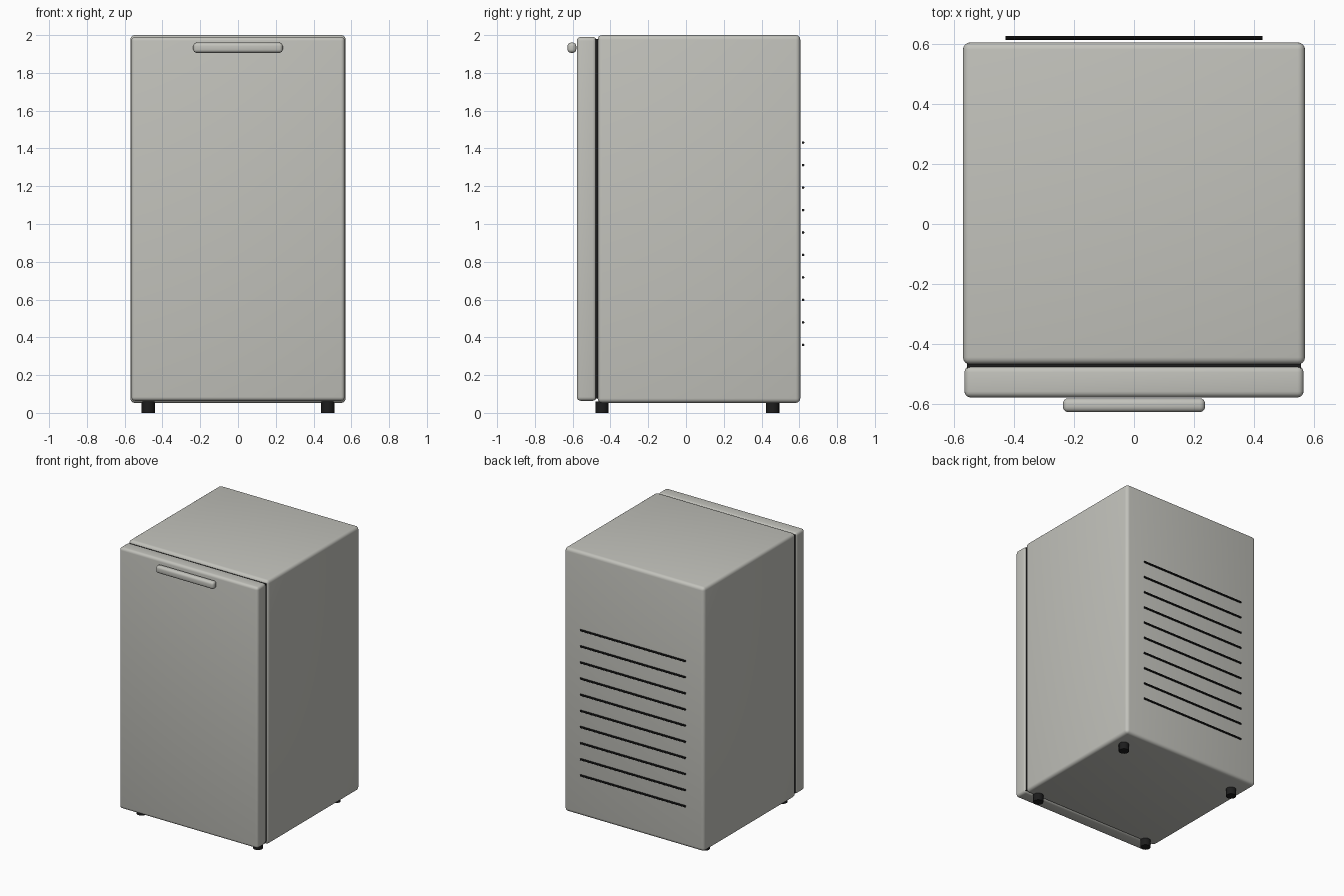
import bpy, math

if "Cube" in bpy.data.objects:
    bpy.data.objects.remove(bpy.data.objects["Cube"])


def material(name, rgb):
    m = bpy.data.materials.new(name)
    m.diffuse_color = (*rgb, 1)
    m.use_nodes = True
    m.node_tree.nodes["Principled BSDF"].inputs["Base Color"].default_value = m.diffuse_color
    return m


SHELL = material("warm_light_grey", (0.54, 0.54, 0.50))
DARK = material("near_black", (0.012, 0.012, 0.012))


def finish(o, name, mat):
    o.name = name
    o.data.materials.append(mat)
    bpy.ops.object.shade_smooth_by_angle(angle=math.radians(35))
    return o


def box(name, lo, hi, mat, bevel=0, segments=4):
    """Box between two corners, with optional rounded edges."""
    bpy.ops.mesh.primitive_cube_add(size=1, location=[(a + b) / 2 for a, b in zip(lo, hi)])
    o = bpy.context.object
    o.scale = [b - a for a, b in zip(lo, hi)]
    bpy.ops.object.transform_apply(location=False, rotation=False, scale=True)
    if bevel:
        mod = o.modifiers.new("round_edges", 'BEVEL')
        mod.width, mod.segments = bevel, segments
        bpy.ops.object.modifier_apply(modifier=mod.name)
    return finish(o, name, mat)


def rod(name, loc, radius, length, mat, sides, rot=(0, 0, 0)):
    bpy.ops.mesh.primitive_cylinder_add(vertices=sides, radius=radius, depth=length,
                                        location=loc, rotation=rot)
    return finish(bpy.context.object, name, mat)


# Cabinet, door and the dark seal between them
box("cabinet", (-0.57, -0.468, 0.053), (0.57, 0.605, 2.0), SHELL, 0.024)
box("door", (-0.565, -0.578, 0.064), (0.565, -0.474, 1.99), SHELL, 0.02)
box("door_seal", (-0.557, -0.482, 0.075), (0.557, -0.458, 1.98), DARK)

# Handle bar near the top of the door
box("handle", (-0.237, -0.627, 1.906), (0.237, -0.581, 1.96), SHELL, 0.018)

# Four short feet
for x in (-0.475, 0.475):
    for y in (-0.445, 0.459):
        side = "left" if x < 0 else "right"
        end = "front" if y < 0 else "back"
        rod(f"{end}_{side}_foot", (x, y, 0.03), 0.035, 0.06, DARK, 16)

# Condenser rods behind the cabinet
for i in range(10):
    rod(f"condenser_rod_{i + 1}", (0, 0.62, 0.36 + i * 0.119), 0.007, 0.856, DARK, 10,
        (0, math.pi / 2, 0))
